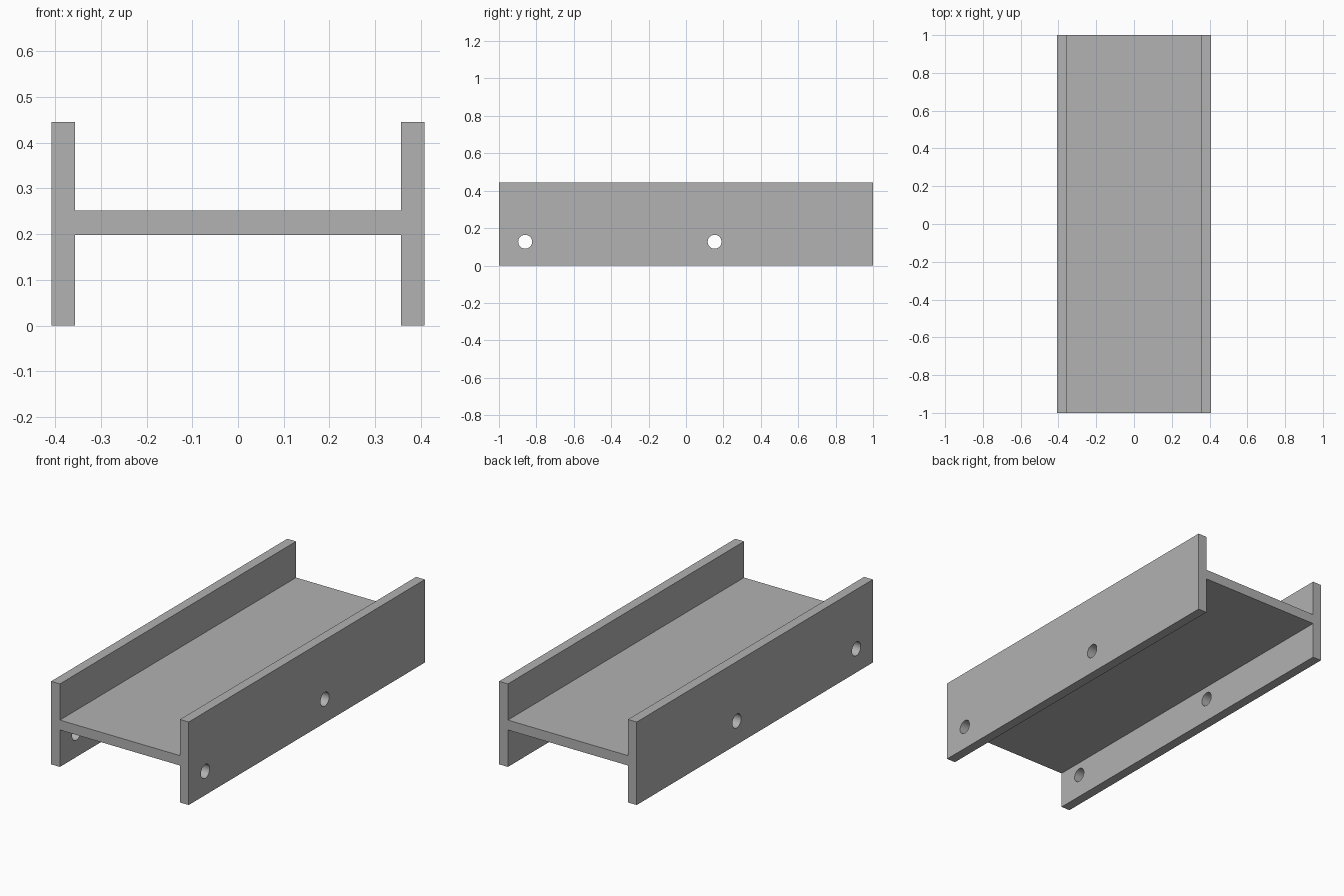
import bpy
import bmesh
import math
from mathutils import Matrix

cube = bpy.data.objects.get("Cube")
if cube:
    bpy.data.objects.remove(cube, do_unlink=True)

OUTER, INNER = 0.408, 0.356           # flange faces in x
HEIGHT, WEB_LOW, WEB_HIGH = 0.445, 0.198, 0.251
HOLE_RADIUS, HOLE_Z = 0.037, 0.127
HOLE_POSITIONS = (-0.86, 0.153)       # along the beam

grey = bpy.data.materials.new("steel grey")
grey.use_nodes = True
colour = (0.445, 0.445, 0.445, 1)
grey.diffuse_color = colour
grey.node_tree.nodes["Principled BSDF"].inputs["Base Color"].default_value = colour


def add_object(name, bm):
    bmesh.ops.recalc_face_normals(bm, faces=bm.faces)
    mesh = bpy.data.meshes.new(name)
    bm.to_mesh(mesh)
    bm.free()
    mesh.materials.append(grey)
    obj = bpy.data.objects.new(name, mesh)
    bpy.context.collection.objects.link(obj)
    return obj


# H-shaped profile, mirrored from its right half and extruded along y
half = [(INNER, WEB_LOW), (INNER, 0), (OUTER, 0),
        (OUTER, HEIGHT), (INNER, HEIGHT), (INNER, WEB_HIGH)]
profile = half + [(-x, z) for x, z in reversed(half)]
bm = bmesh.new()
face = bm.faces.new([bm.verts.new((x, -1, z)) for x, z in profile])
extruded = bmesh.ops.extrude_face_region(bm, geom=[face], use_keep_orig=True)
end_verts = [v for v in extruded["geom"] if isinstance(v, bmesh.types.BMVert)]
bmesh.ops.translate(bm, verts=end_verts, vec=(0, 2, 0))
beam = add_object("h_beam", bm)

# Bolt holes through both lower flanges
bm = bmesh.new()
for y in HOLE_POSITIONS:
    bmesh.ops.create_cone(
        bm, cap_ends=True, segments=48, radius1=HOLE_RADIUS,
        radius2=HOLE_RADIUS, depth=1,
        matrix=Matrix.Translation((0, y, HOLE_Z)) @ Matrix.Rotation(math.pi / 2, 4, "Y"))
cutter = add_object("bolt_hole_cutter", bm)
cutter.hide_render = True

holes = beam.modifiers.new("bolt holes", "BOOLEAN")
holes.operation = "DIFFERENCE"
holes.solver = "EXACT"
holes.object = cutter

bpy.ops.object.select_all(action="DESELECT")
beam.select_set(True)
bpy.context.view_layer.objects.active = beam
bpy.ops.object.modifier_apply(modifier=holes.name)
bpy.data.objects.remove(cutter, do_unlink=True)

# Smooth hole walls, crisp beam edges
bpy.ops.object.shade_smooth_by_angle(angle=math.radians(30))
